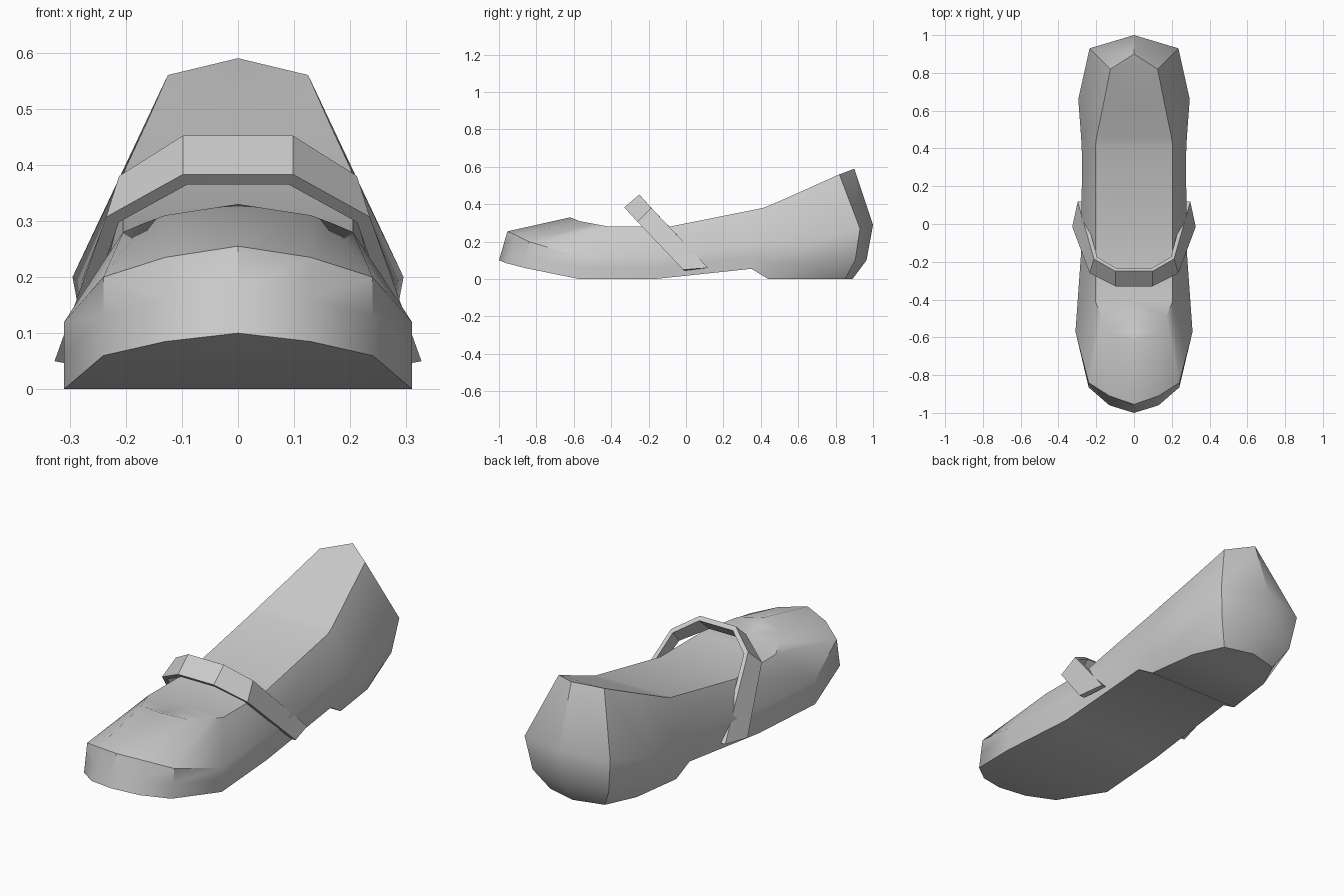
import bpy, bmesh, math

if "Cube" in bpy.data.objects:
    bpy.data.objects.remove(bpy.data.objects["Cube"])


def finish(name, bm, angle):
    bmesh.ops.remove_doubles(bm, verts=bm.verts[:], dist=0.0005)
    bmesh.ops.dissolve_degenerate(bm, edges=bm.edges[:], dist=0.0005)
    bmesh.ops.recalc_face_normals(bm, faces=bm.faces[:])
    mesh = bpy.data.meshes.new(name)
    bm.to_mesh(mesh)
    bm.free()
    obj = bpy.data.objects.new(name, mesh)
    bpy.context.collection.objects.link(obj)
    bpy.ops.object.select_all(action='DESELECT')
    obj.select_set(True)
    bpy.context.view_layer.objects.active = obj
    bpy.ops.object.shade_smooth_by_angle(angle=math.radians(angle))
    return obj


def mirrored_loft(bm, sections, closed=False):
    """Skin consecutive sections on the right side and on its mirror image."""
    for s in (1, -1):
        rows = [[bm.verts.new((s * x, y, z)) for x, y, z in sec] for sec in sections]
        for a, b in zip(rows, rows[1:]):
            n = len(a)
            for i in range(n if closed else n - 1):
                j = (i + 1) % n
                bm.faces.new((a[i], a[j], b[j], b[i]))
        if closed:
            bm.faces.new(rows[-1])


# Shoe body: sole edge, side bulge and opening edge, from toe to heel
columns = [
    ((0, -1.0, .10), (0, -.955, .255), (0, -.62, .33)),
    ((.13, -.96, .085), (.13, -.91, .235), (.13, -.57, .31)),
    ((.24, -.865, .06), (.24, -.84, .20), (.17, -.49, .295)),
    ((.31, -.57, 0), (.31, -.57, .12), (.205, -.41, .28)),
    ((.28, -.17, 0), (.28, -.15, .12), (.205, -.09, .28)),
    ((.265, .35, .055), (.275, .35, .18), (.205, .41, .38)),
    ((.255, .44, 0), (.28, .46, .19), (.20, .45, .395)),
    ((.22, .70, 0), (.295, .66, .20), (.165, .62, .47)),
    ((.15, .85, 0), (.235, .93, .27), (.125, .82, .56)),
    ((0, .89, 0), (0, 1.0, .29), (0, .90, .59)),
]
sections = []
for i, (sole, side, rim) in enumerate(columns):
    t = max(0, i - 5) / 4
    low = [(p + q) / 2 for p, q in zip(sole, side)]
    low[0] += .022 * t * (i < 9)
    low[1] += .02 * t
    low[2] -= .045 * t
    sections.append([(0, sole[1], sole[2]), sole, low, side, rim, (0, rim[1], rim[2])])
body = bmesh.new()
mirrored_loft(body, sections)
finish("shoe_body", body, 38)

# Strap: tilted band arching over the instep (outer front, outer back, inner back, inner front)
strap = bmesh.new()
mirrored_loft(strap, [
    [(0, -.33, .383), (0, -.25, .452), (0, -.235, .435), (0, -.313, .365)],
    [(.098, -.33, .383), (.098, -.25, .452), (.092, -.235, .435), (.09, -.313, .365)],
    [(.235, -.26, .307), (.212, -.185, .38), (.195, -.175, .37), (.212, -.25, .298)],
    [(.327, -.015, .05), (.298, .118, .06), (.275, .118, .06), (.30, -.01, .045)],
], closed=True)
finish("instep_strap", strap, 30)
